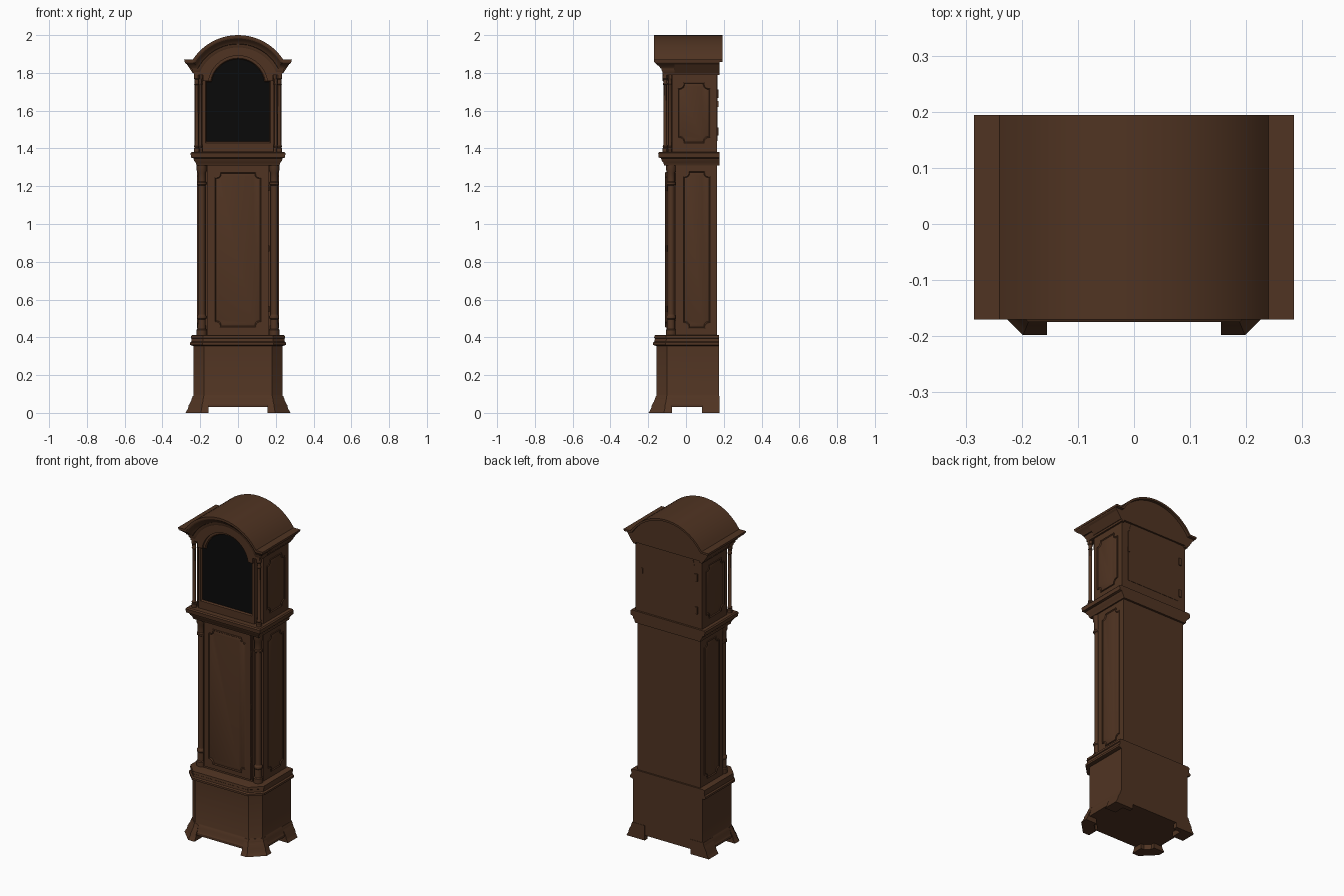
import bpy, bmesh, math

if "Cube" in bpy.data.objects:
    bpy.data.objects.remove(bpy.data.objects["Cube"])

def material(name, rgb):
    m = bpy.data.materials.new(name)
    m.diffuse_color = (*rgb, 1)
    m.use_nodes = True
    m.node_tree.nodes["Principled BSDF"].inputs["Base Color"].default_value = m.diffuse_color
    return m

WOOD = material("dark_brown_wood", (0.080, 0.034, 0.016))
BLACK = material("black_dial_opening", (0.003, 0.003, 0.003))

def make(name, verts, faces, mat=WOOD):
    me = bpy.data.meshes.new(name)
    me.from_pydata(verts, [], faces)
    bm = bmesh.new()
    bm.from_mesh(me)
    bmesh.ops.recalc_face_normals(bm, faces=bm.faces)
    bm.to_mesh(me)
    bm.free()
    me.materials.append(mat)
    me.shade_smooth()
    me.set_sharp_from_angle(angle=math.radians(30))
    ob = bpy.data.objects.new(name, me)
    bpy.context.collection.objects.link(ob)
    return ob

def loft(name, rings, mat=WOOD, closed=True, cap=(True, True), loop=False):
    n = len(rings[0])
    verts = [p for r in rings for p in r]
    faces = []
    for k in range(len(rings) if loop else len(rings) - 1):
        a, b = k * n, (k + 1) % len(rings) * n
        for i in range(n if closed else n - 1):
            j = (i + 1) % n
            faces.append((a + i, a + j, b + j, b + i))
    if cap[0]:
        faces.append(tuple(range(n)))
    if cap[1]:
        faces.append(tuple(range((len(rings) - 1) * n, len(rings) * n)))
    return make(name, verts, faces, mat)

def prism_y(name, pts, y0, y1, mat=WOOD):
    return loft(name, [[(x, y, z) for x, z in pts] for y in (y0, y1)], mat)

def box(name, x0, x1, y0, y1, z0, z1):
    return prism_y(name, [(x0, z0), (x1, z0), (x1, z1), (x0, z1)], y0, y1)

def turned(name, x, y, profile, n=16):
    # profile is a list of (radius, height)
    return loft(name, [[(x + r * math.cos(2 * math.pi * i / n), y + r * math.sin(2 * math.pi * i / n), z)
                        for i in range(n)] for r, z in profile])

def plan(e, z, X=0.235, Y=0.155, c=0.055, back=0.175):
    # rectangle with chamfered front corners, grown by e on front and sides
    t = e * 0.414
    r = [(X + e, back, z), (X + e, -Y + c - t, z), (X - c + t, -Y - e, z)]
    return r + [(-x, y, z) for x, y, z in reversed(r)]

# ---- base with chamfered corners ----
loft("base_body", [plan(e, z) for e, z in
     [(0.018, 0.03), (0.018, 0.045), (0.012, 0.055), (0.010, 0.075), (0.002, 0.09), (0, 0.095), (0, 0.37)]])
loft("base_cap_moulding", [plan(e, z) for e, z in
     [(0.004, 0.355), (0.020, 0.36), (0.020, 0.372), (0.012, 0.378), (0.010, 0.393),
      (0.014, 0.396), (0.012, 0.410), (0.0, 0.413)]])

# ---- bracket feet ----
for s, side in ((-1, "left"), (1, "right")):
    front, rear = [], []
    for e, z in [(0.043, 0), (0.036, 0.012), (0.030, 0.022), (0.026, 0.04), (0.014, 0.062), (0.004, 0.09)]:
        t, X, Y = e * 0.414, 0.235 + e, -0.155 - e
        ring = [(0.155, Y), (0.18 + t, Y), (X, -0.10 - t), (X, -0.075), (0.205, -0.075),
                (0.205, -0.095), (0.175, -0.125), (0.155, -0.125)]
        front.append([(s * x, y, z) for x, y in ring])
        ring = [(X, 0.085), (X, 0.177), (0.155, 0.177), (0.155, 0.15), (0.205, 0.15), (0.205, 0.085)]
        rear.append([(s * x, y, z) for x, y in ring])
    loft("front_foot_" + side, front)
    loft("rear_foot_" + side, rear)

# ---- waist (trunk) ----
box("waist_body", -0.212, 0.212, -0.055, 0.165, 0.41, 1.34)
box("waist_front", -0.165, 0.165, -0.097, -0.05, 0.41, 1.34)
box("waist_door", -0.158, 0.158, -0.104, -0.09, 0.425, 1.305)
for z in (0.55, 0.87, 1.19):
    turned("waist_door_hinge", 0.161, -0.104, [(0.005, z - 0.015), (0.005, z + 0.015)], 8)

# corner columns on the waist
for s in (-1, 1):
    turned("waist_column", s * 0.192, -0.079, [
        (0.027, 0.41), (0.027, 0.44), (0.022, 0.445), (0.020, 0.495), (0.025, 0.50), (0.025, 0.51),
        (0.019, 0.52), (0.019, 1.205), (0.025, 1.21), (0.025, 1.22), (0.020, 1.225), (0.020, 1.27),
        (0.027, 1.285), (0.027, 1.32)])

# ---- moulding between waist and hood ----
loft("waist_top_moulding", [[(-X, -X + 0.104, z), (X, -X + 0.104, z), (X, 0.177, z), (-X, 0.177, z)]
     for X, z in [(0.220, 1.31), (0.224, 1.325), (0.232, 1.335), (0.236, 1.348), (0.249, 1.352),
                  (0.251, 1.375), (0.245, 1.382)]])

# ---- framed panels with notched corners ----
def notched(w, h, c, d):
    w, h = w - d, h - d
    pts = []
    for sx, sy, flip in ((1, 1, 0), (-1, 1, 1), (-1, -1, 0), (1, -1, 1)):
        q = [(w, h - c)] + [(w - 0.15 * c - 0.85 * c * math.sin(a), h - 0.15 * c - 0.85 * c * math.cos(a))
             for a in (0.15, 0.55, 1.0, 1.4)] + [(w - c, h)]
        q = [(sx * u, sy * v) for u, v in q]
        pts += q[::-1] if flip else q
    return pts

def panel(name, w, h, c, place):
    loft(name, [[place(u, v, out) for u, v in notched(w, h, c, d)]
         for d, out in [(0, -0.002), (0, 0.004), (0.004, 0.006), (0.008, 0.001), (0.016, 0.004)]])

panel("waist_door_panel", 0.125, 0.412, 0.028, lambda u, v, o: (u, -0.104 - o, 0.864 + v))
for s in (-1, 1):
    panel("waist_side_panel", 0.073, 0.417, 0.028, lambda u, v, o: (s * (0.212 + o), 0.057 + u, 0.864 + v))
    panel("hood_side_panel", 0.087, 0.163, 0.030, lambda u, v, o: (s * (0.224 + o), 0.042 + u, 1.588 + v))

# ---- hood ----
R, ZC, ZW = 0.2865, 1.7135, 1.87     # roof arch radius, centre height, wing height

def arch(d, w, n=20):
    # wing - arch - wing path, shrunk inward by d
    r, z = R - d, ZW - d
    a = math.asin((z - ZC) / r)
    arc = [(-r * math.cos(a + (math.pi - 2 * a) * i / n), ZC + r * math.sin(a + (math.pi - 2 * a) * i / n))
           for i in range(n + 1)]
    return [(-w, z)] + arc + [(w, z)]

prism_y("roof_shell", arch(0, 0.285) + arch(0.012, 0.283)[::-1], -0.170, 0.194)
cornice = []
for d, e in [(0.010, 0.003), (0.018, 0.006), (0.026, 0.016), (0.038, 0.030), (0.046, 0.034),
             (0.048, 0.040), (0.060, 0.042), (0.074, 0.050)]:
    w, p = 0.285 - e, arch(d, 0.285 - e)
    cornice.append([(-w, 0.177, p[0][1])] + [(x, -0.17 + e, z) for x, z in p] + [(w, 0.177, p[0][1])])
loft("hood_cornice", cornice, closed=False, cap=(False, False))
prism_y("roof_core", [(-0.24, 1.80)] + arch(0.010, 0.28) + [(0.24, 1.80)], -0.06, 0.177)
box("hood_body", -0.224, 0.224, -0.075, 0.165, 1.375, 1.81)

def opening(w, zb, zs, r, zc, n=18):
    # break-arch outline: square shoulders and a round top
    a = math.asin((zs - zc) / r)
    arc = [(r * math.cos(a + (math.pi - 2 * a) * i / n), zc + r * math.sin(a + (math.pi - 2 * a) * i / n))
           for i in range(n + 1)]
    return [(-w, zb), (w, zb), (w, zs)] + arc + [(-w, zs)]

# arched frieze above the door, with side returns
inner = opening(0.185, 1.70, 1.758, 0.158, 1.733)[3:-1]
frieze = [(0.234, 1.79), (0.185, 1.79), (0.185, 1.758)] + inner + [(-0.185, 1.758), (-0.185, 1.79), (-0.234, 1.79)]
prism_y("hood_frieze", frieze + arch(0.062, 0.234), -0.125, -0.055)
for s in (-1, 1):
    box("hood_side_frieze", s * 0.215, s * 0.234, -0.125, 0.177, 1.79, 1.82)

# hood door frame and dark dial opening
outer, hole = opening(0.188, 1.384, 1.775, 0.17, 1.733), opening(0.173, 1.43, 1.757, 0.147, 1.731)
inner2 = opening(0.168, 1.436, 1.752, 0.142, 1.731)
loft("hood_door_frame", [[(x, y, z) for x, z in pts] for pts, y in
     [(outer, -0.07), (outer, -0.112), (hole, -0.112), (inner2, -0.104), (inner2, -0.07)]],
     cap=(False, False), loop=True)
prism_y("dial_opening", opening(0.171, 1.432, 1.756, 0.146, 1.731), -0.102, -0.094, BLACK)

# free-standing hood columns at the corners, with half columns against the body
for s in (-1, 1):
    for x, y, k in ((0.219, -0.110, 1.0), (0.200, -0.085, 0.8)):
        turned("hood_column", s * x, y, [(k * r, z) for r, z in [
            (0.015, 1.378), (0.015, 1.40), (0.011, 1.405), (0.014, 1.412), (0.010, 1.42),
            (0.0095, 1.735), (0.013, 1.74), (0.010, 1.748), (0.011, 1.765), (0.015, 1.77), (0.015, 1.795)]], 12)

# back access door with hinges and knob
prism_y("hood_back_door", opening(0.18, 1.44, 1.75, 0.175, 1.731), 0.16, 0.179)
bpy.data.objects["hood_back_door"].location.y = -0.012
for z in (1.49, 1.69):
    box("back_door_hinge", -0.196, -0.178, 0.16, 0.172, z - 0.022, z + 0.022)
box("back_door_catch", 0.172, 0.184, 0.16, 0.171, 1.62, 1.65)
